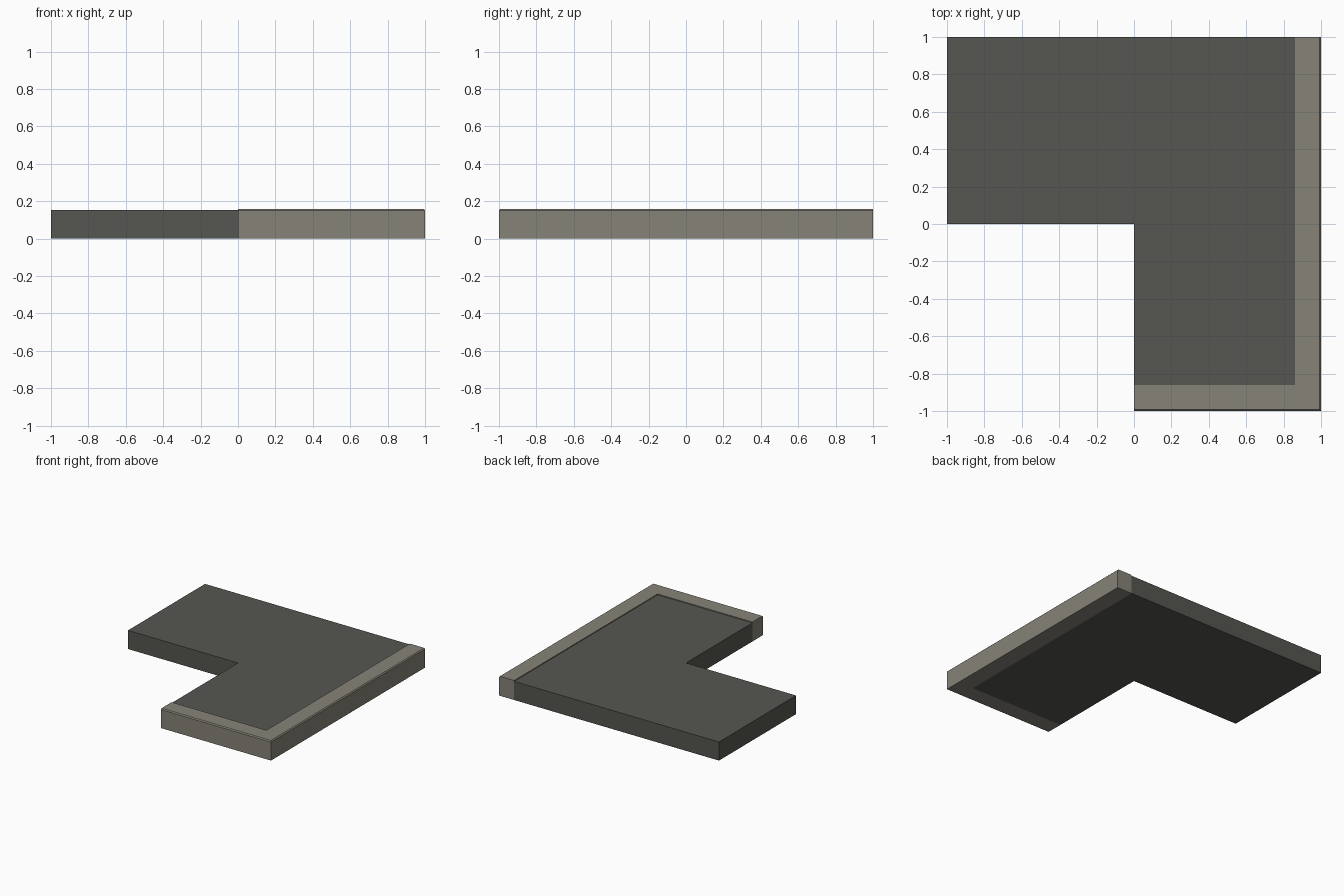
import bpy, bmesh

if "Cube" in bpy.data.objects:
    bpy.data.objects.remove(bpy.data.objects["Cube"])

ROAD_H, KERB_H, IN = 0.153, 0.16, 0.862


def material(name, rgb):
    m = bpy.data.materials.new(name)
    m.diffuse_color = (*rgb, 1)
    m.use_nodes = True
    m.node_tree.nodes["Principled BSDF"].inputs["Base Color"].default_value = m.diffuse_color
    return m


asphalt = material("dark asphalt", (0.092, 0.092, 0.082))
stone = material("kerb stone", (0.240, 0.228, 0.186))


def finish(name, bm, mat):
    bmesh.ops.recalc_face_normals(bm, faces=bm.faces)
    me = bpy.data.meshes.new(name)
    bm.to_mesh(me)
    bm.free()
    me.materials.append(mat)
    ob = bpy.data.objects.new(name, me)
    bpy.context.collection.objects.link(ob)
    return ob


def prism(outline, height):
    """Extrude a plan outline up from the ground."""
    bm = bmesh.new()
    base = bm.faces.new([bm.verts.new((x, y, 0)) for x, y in outline])
    ext = bmesh.ops.extrude_face_region(bm, geom=[base], use_keep_orig=True)
    for v in ext["geom"]:
        if isinstance(v, bmesh.types.BMVert):
            v.co.z = height
    return bm


def kerb(name, x0, x1, y0, y1):
    """Kerb block with its outer top edges chamfered."""
    bm = prism([(x0, y0), (x1, y0), (x1, y1), (x0, y1)], KERB_H)
    outer = [e for e in bm.edges
             if all(v.co.z > 0.1 for v in e.verts)
             and (all(v.co.x > 0.999 for v in e.verts)
                  or all(v.co.y < -0.999 for v in e.verts))]
    bmesh.ops.bevel(bm, geom=outer, offset=0.008, segments=1, affect='EDGES')
    finish(name, bm, stone)


# L-shaped road slab
finish("road_slab", prism([(-1, 0), (0, 0), (0, -IN), (IN, -IN), (IN, 1), (-1, 1)],
                          ROAD_H), asphalt)

# Kerb blocks along the right and front sides, with a corner block
kerb("kerb_right_back", IN, 1, 0, 1)
kerb("kerb_right_front", IN, 1, -IN, 0)
kerb("kerb_corner", IN, 1, -1, -IN)
kerb("kerb_front", 0, IN, -1, -IN)
